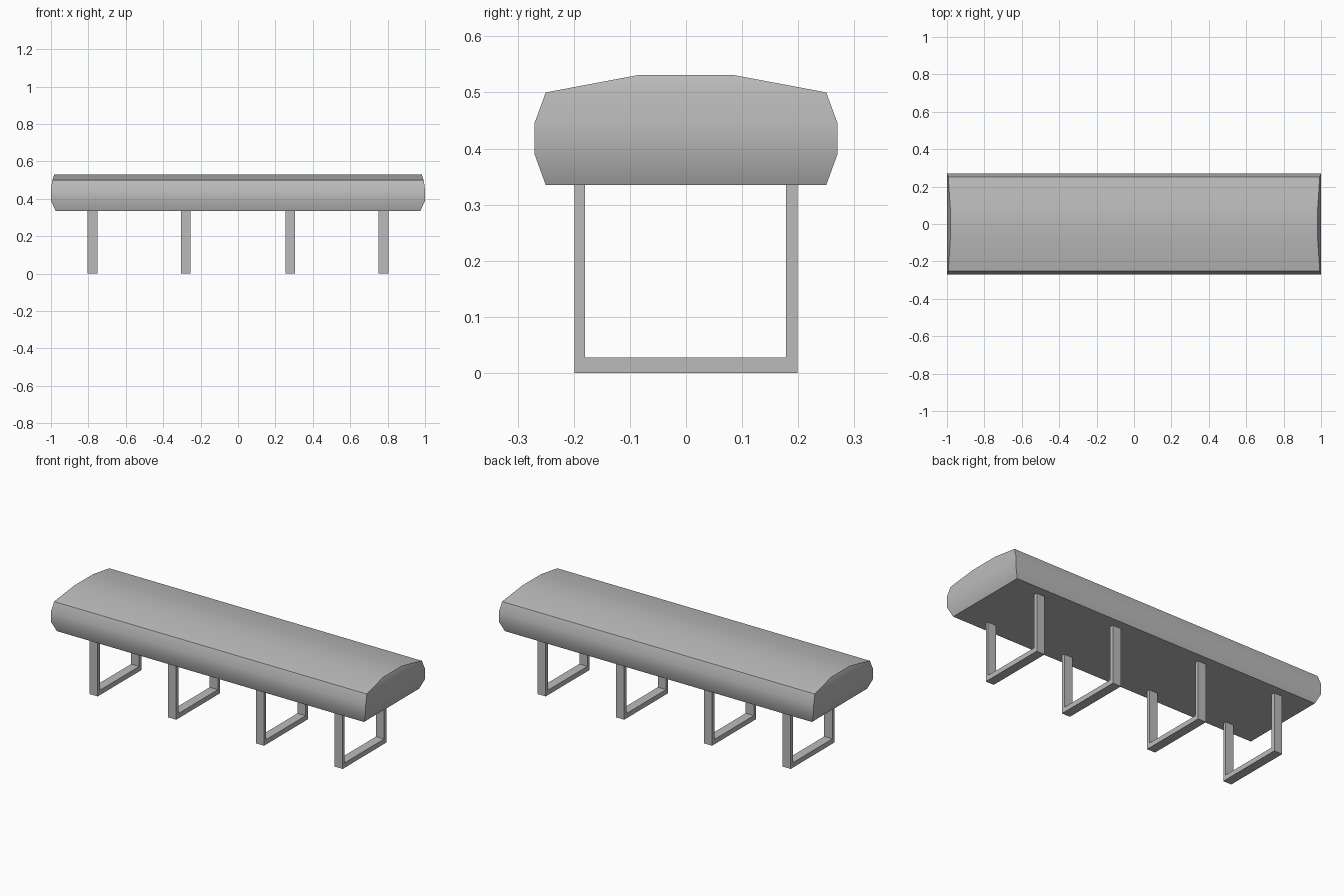
import bpy
import bmesh
from math import radians

cube = bpy.data.objects.get("Cube")
if cube:
    bpy.data.objects.remove(cube, do_unlink=True)

grey = bpy.data.materials.new("plain_grey")
grey.use_nodes = True
colour = (0.5, 0.5, 0.5, 1)
grey.diffuse_color = colour
grey.node_tree.nodes["Principled BSDF"].inputs["Base Color"].default_value = colour


def finish(name, bm):
    bmesh.ops.recalc_face_normals(bm, faces=bm.faces)
    mesh = bpy.data.meshes.new(name)
    bm.to_mesh(mesh)
    bm.free()
    mesh.materials.append(grey)
    obj = bpy.data.objects.new(name, mesh)
    bpy.context.collection.objects.link(obj)
    return obj


# Padded seat: stacked rectangles (half length, half depth, height), crowned top
levels = [(0.975, 0.25, 0.335), (1, 0.27, 0.39), (1, 0.27, 0.445),
          (0.993, 0.25, 0.5), (0.982, 0.085, 0.531)]
bm = bmesh.new()
rings = []
for hx, hy, z in levels:
    rings.append([bm.verts.new((sx * hx, sy * hy, z))
                  for sx, sy in ((-1, -1), (1, -1), (1, 1), (-1, 1))])
for low, high in zip(rings, rings[1:]):
    for i in range(4):
        j = (i + 1) % 4
        bm.faces.new((low[i], low[j], high[j], high[i]))
bm.faces.new(rings[0][::-1])
bm.faces.new(rings[-1])
seat = finish("seat", bm)
bpy.ops.object.select_all(action="DESELECT")
seat.select_set(True)
bpy.context.view_layer.objects.active = seat
bpy.ops.object.shade_smooth_by_angle(angle=radians(30))

# Four U-shaped leg frames, extruded along the bench
outline = [(-0.199, 0.335), (-0.199, 0), (0.199, 0), (0.199, 0.335),
           (0.178, 0.335), (0.178, 0.028), (-0.18, 0.028), (-0.18, 0.335)]
width = 0.052
for number, x in enumerate((-0.778, -0.279, 0.279, 0.778), 1):
    bm = bmesh.new()
    face = bm.faces.new([bm.verts.new((x - width / 2, y, z)) for y, z in outline])
    side = bmesh.ops.extrude_face_region(bm, geom=[face])
    moved = [v for v in side["geom"] if isinstance(v, bmesh.types.BMVert)]
    bmesh.ops.translate(bm, verts=moved, vec=(width, 0, 0))
    if face.is_valid and not any(len(e.link_faces) == 1 for e in bm.edges):
        pass
    else:
        bmesh.ops.holes_fill(bm, edges=bm.edges[:])
    finish(f"leg_frame_{number}", bm)
